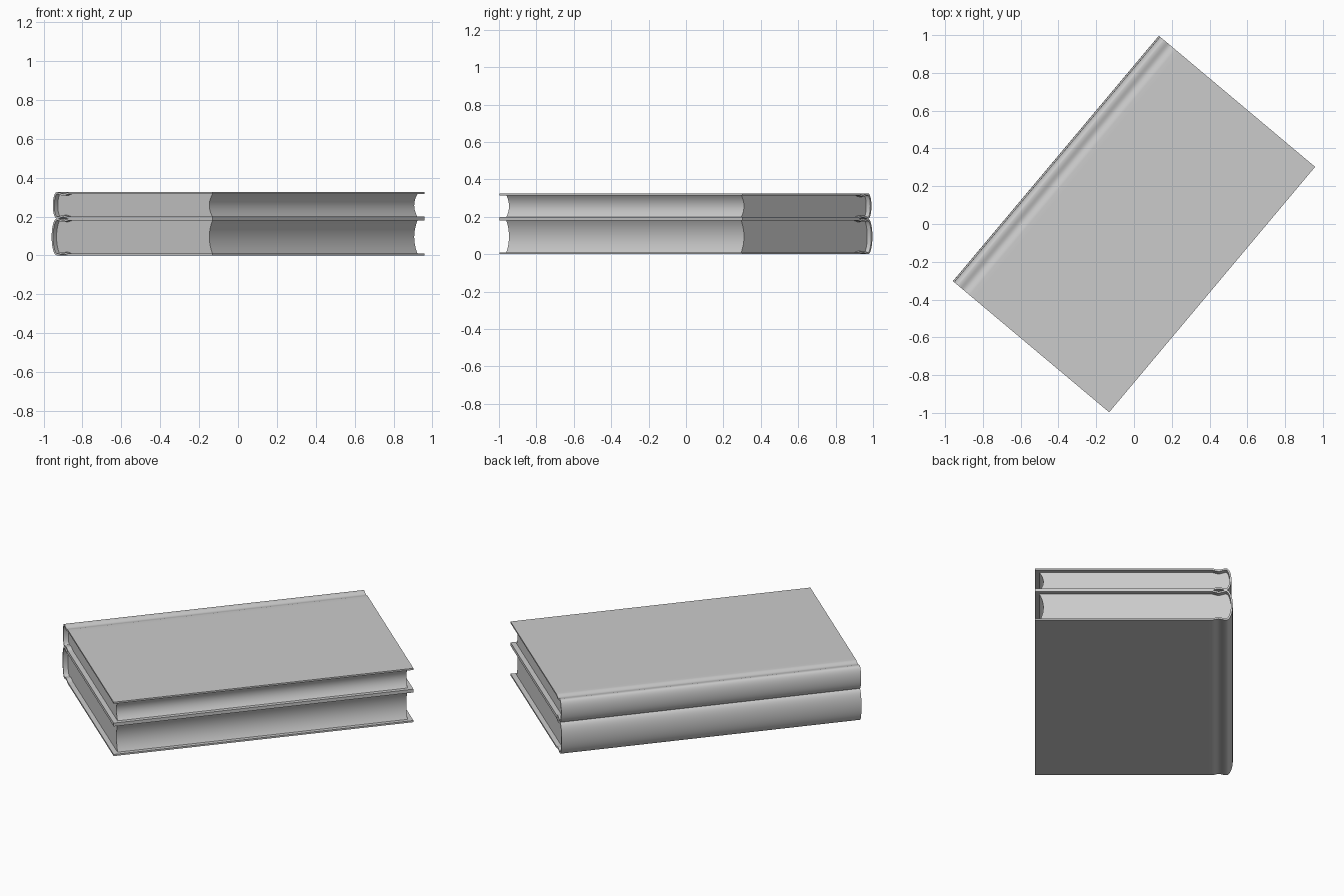
import bpy
import bmesh
import math
from mathutils import Vector, Matrix

cube = bpy.data.objects.get("Cube")
if cube:
    bpy.data.objects.remove(cube, do_unlink=True)

FORE = 0.54          # fore edge of the covers
COVER_HALF = 0.848   # half the height of the covers
PAGE_HALF = 0.82     # half the height of the pages
BOARD = 0.01         # cover thickness
TURN = Matrix.Rotation(math.radians(-40), 4, 'Z')

grey = bpy.data.materials.new("plain grey")
grey.use_nodes = True
colour = (0.6, 0.6, 0.6, 1)
grey.diffuse_color = colour
grey.node_tree.nodes["Principled BSDF"].inputs["Base Color"].default_value = colour


def extrude_profile(name, profile, half, z):
    """Extrude a closed (x, z) outline along y, then turn it into place."""
    bm = bmesh.new()
    verts = [bm.verts.new((x, -half, h + z)) for x, h in profile]
    face = bm.faces.new(verts)
    moved = bmesh.ops.extrude_face_region(bm, geom=[face])["geom"]
    bmesh.ops.translate(bm, vec=(0, 2 * half, 0),
                        verts=[v for v in moved if isinstance(v, bmesh.types.BMVert)])
    bmesh.ops.recalc_face_normals(bm, faces=bm.faces)
    bm.transform(TURN)
    mesh = bpy.data.meshes.new(name)
    bm.to_mesh(mesh)
    bm.free()
    mesh.materials.append(grey)
    mesh.shade_smooth()
    mesh.set_sharp_from_angle(angle=math.radians(35))
    obj = bpy.data.objects.new(name, mesh)
    bpy.context.collection.objects.link(obj)


def spine_arc(centre, bulge, mid, rise, steps=20):
    """Rounded back, from the top round to the bottom."""
    angles = [math.pi * i / steps for i in range(steps + 1)]
    return [(centre - bulge * math.sin(a), mid + rise * math.cos(a)) for a in angles]


def inset(path, depth):
    """Offset an open path to its left-hand side."""
    result = []
    for i, p in enumerate(path):
        a = Vector(path[max(i - 1, 0)])
        b = Vector(path[min(i + 1, len(path) - 1)])
        d = (b - a).normalized()
        result.append((p[0] - d.y * depth, p[1] + d.x * depth))
    return result


def make_book(prefix, z, height, bulge):
    mid = height / 2
    centre = -0.505
    # Cover: flat board, hinge groove, rounded spine, then mirrored below
    top = [(FORE, height), (-0.40, height)]
    for i in range(13):
        s = i / 12
        dip = 0.008 * (1 - math.cos(2 * math.pi * s)) / 2
        top.append((-0.425 - 0.075 * s, height - dip))
    bottom = [(x, height - h) for x, h in reversed(top)]
    outer = top + spine_arc(centre, bulge, mid, mid) + bottom
    inner = inset(outer, BOARD)
    extrude_profile(prefix + "_cover", outer + inner[::-1], COVER_HALF, z)

    # Pages: rounded at the spine, hollow at the fore edge
    rise = mid - BOARD
    back = spine_arc(centre, bulge - BOARD, mid, rise)
    fore = spine_arc(0.517, 0.022, mid, rise, 12)
    # Shallow circular hollow across the full thickness
    fore = [(0.517 - 0.022 * (1 - ((h - mid) / rise) ** 2), h) for _, h in fore]
    extrude_profile(prefix + "_pages", back + fore[::-1], PAGE_HALF, z)


make_book("lower_book", 0.0, 0.189, 0.035)
make_book("upper_book", 0.189, 0.136, 0.027)
